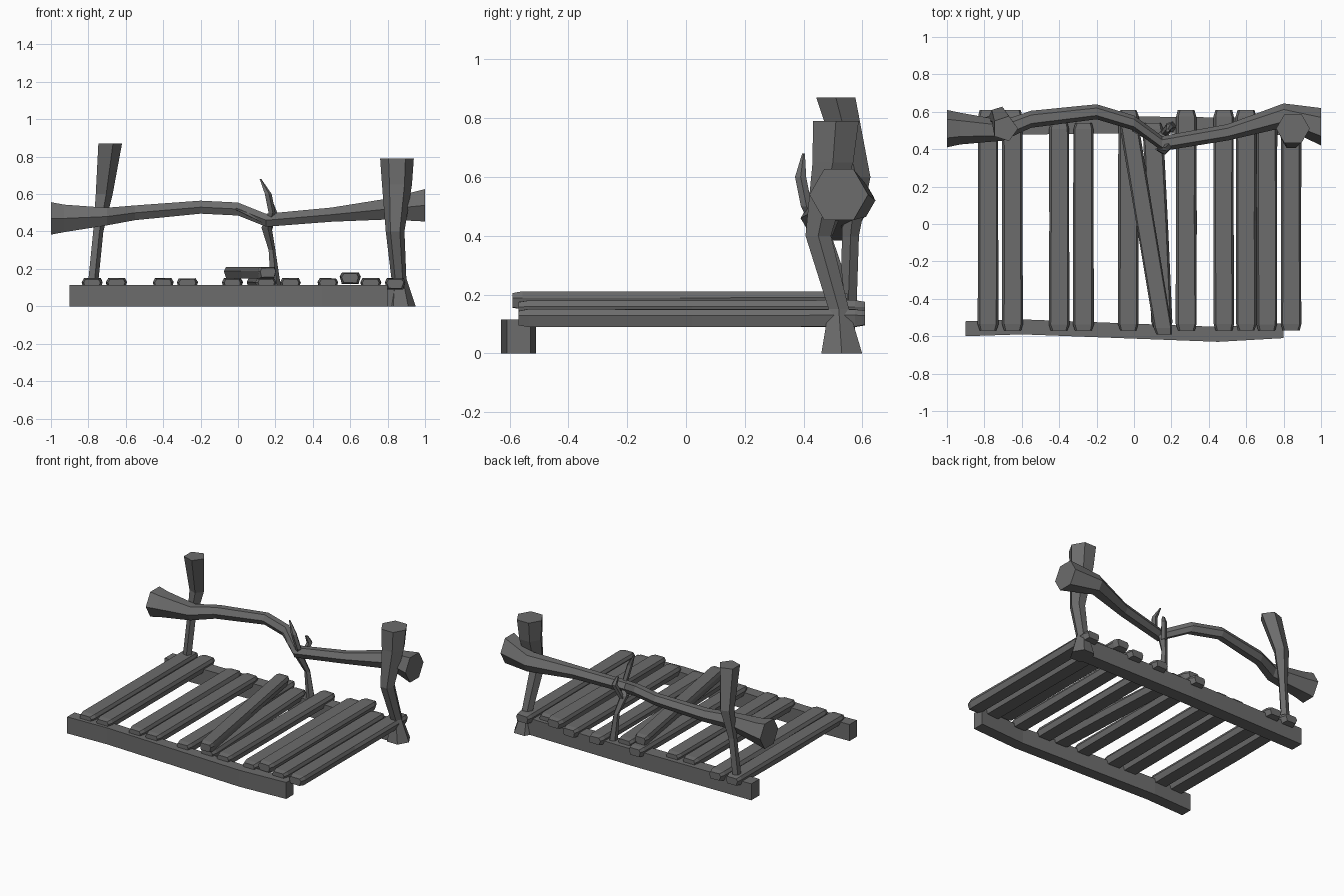
import bpy
import bmesh
import math
import random
from mathutils import Vector

random.seed(4)
default_cube = bpy.data.objects.get("Cube")
if default_cube:
    bpy.data.objects.remove(default_cube)

# Weathered timber colour
wood = bpy.data.materials.new("weathered grey wood")
wood.use_nodes = True
wood.diffuse_color = (.15, .15, .15, 1)
shader = wood.node_tree.nodes["Principled BSDF"]
shader.inputs["Base Color"].default_value = wood.diffuse_color


def loft(name, rings):
    """Skin a row of equal-sized rings and cap both ends."""
    mesh = bpy.data.meshes.new(name)
    bm = bmesh.new()
    loops = [[bm.verts.new(point) for point in ring] for ring in rings]
    bm.faces.new(loops[0])
    bm.faces.new(loops[-1])
    for lower, upper in zip(loops, loops[1:]):
        for i in range(len(lower)):
            bm.faces.new((lower[i - 1], lower[i], upper[i], upper[i - 1]))
    bmesh.ops.recalc_face_normals(bm, faces=bm.faces)
    bm.to_mesh(mesh)
    bm.free()
    mesh.materials.append(wood)
    part = bpy.data.objects.new(name, mesh)
    bpy.context.collection.objects.link(part)


def limb(name, stations, sides, across, up):
    """Rough branch: each station is a centre and a radius; rings lie in the plane across/up."""
    rings = []
    for x, y, z, radius in stations:
        ring = []
        for i in range(sides):
            angle = math.tau * i / sides
            ring.append(Vector((x, y, z))
                        + radius * (math.cos(angle) * across + math.sin(angle) * up))
        rings.append(ring)
    loft(name, rings)


def beam(name, centre_line, width, height):
    """Square timber on the ground that follows a gently bowed centre line."""
    half = width / 2
    loft(name, [[(x, y - half, 0), (x, y + half, 0), (x, y + half, height), (x, y - half, height)]
                for x, y in centre_line])


def plank(name, front, back, width, bottom, top):
    """Hewn board between two ends, with worn corners and blunted tips."""
    middle, half_height = (top + bottom) / 2, (top - bottom) / 2
    section = ((-.8, -1), (.8, -1), (1, .3), (.8, 1), (-.8, 1), (-1, .3))
    rings = []
    for along, scale in ((0, .8), (.03, 1), (.5, 1), (.97, 1), (1, .8)):
        centre = Vector(front).lerp(Vector(back), along)
        ring = []
        for across, up in section:
            wobble = random.uniform(-.04, .04)
            ring.append((centre.x + (across * scale + wobble) * width / 2,
                         centre.y,
                         middle + (up * scale + wobble) * half_height))
        rings.append(ring)
    loft(name, rings)


X, Y, Z = Vector((1, 0, 0)), Vector((0, 1, 0)), Vector((0, 0, 1))

# Ground beams
beam("front_beam", [(-.9, -.56), (-.6, -.55), (.45, -.59), (.8, -.57)], .08, .115)
beam("back_beam", [(-.9, .52), (0, .53), (.87, .52)], .09, .115)

# Deck planks: a few stop short at the back, one sits proud
plank_centres = (-.78, -.65, -.4, -.27, -.03, .28, .48, .6, .71, .84)
short_planks = (-.4, -.27, .71)
raised_plank = .6
for centre in plank_centres:
    back_end = .54 if centre in short_planks else .61
    top = .18 if centre == raised_plank else .15
    plank("deck_plank", (centre, -.57), (centre, back_end), .11, top - .06, top)
plank("skewed_plank", (.15, -.56), (.1, .54), .11, .09, .15)
plank("loose_plank", (.16, -.59), (-.03, .55), .1, .15, .21)

# Crooked hand rail, swelling towards both ends
rail_line = [(-1, .51, .47), (-.93, .51, .47), (-.7, .5, .48), (-.55, .56, .5),
             (-.2, .6, .53), (0, .54, .52), (.15, .43, .46), (.5, .49, .49),
             (.8, .58, .52), (1, .52, .54)]
limb("hand_rail", [(x, y, z, .04 + .06 * x ** 4) for x, y, z in rail_line], 6, Y, Z)

# Corner posts
limb("right_post", [(-.78, .55, .1, .03), (-.75, .56, .4, .03),
                    (-.72, .58, .6, .05), (-.69, .51, .87, .07)], 5, X, Y)
limb("left_post", [(.87, .53, 0, .08), (.86, .52, .15, .04), (.84, .45, .4, .05),
                   (.85, .5, .65, .08), (.85, .51, .79, .09)], 6, X, Y)

# Forked twig propping the rail
limb("middle_twig", [(.2, .52, .1, .03), (.18, .51, .3, .02), (.15, .46, .42, .03),
                     (.18, .41, .5, .02), (.16, .39, .6, .02), (.12, .4, .68, .005)], 5, X, Y)
limb("twig_fork", [(.16, .48, .4, .02), (.19, .52, .5, .02), (.18, .5, .55, .01)], 5, X, Y)
limb("side_sprig", [(-.01, .5, .52, .005), (.15, .42, .45, .02)], 5, Y, Z)
